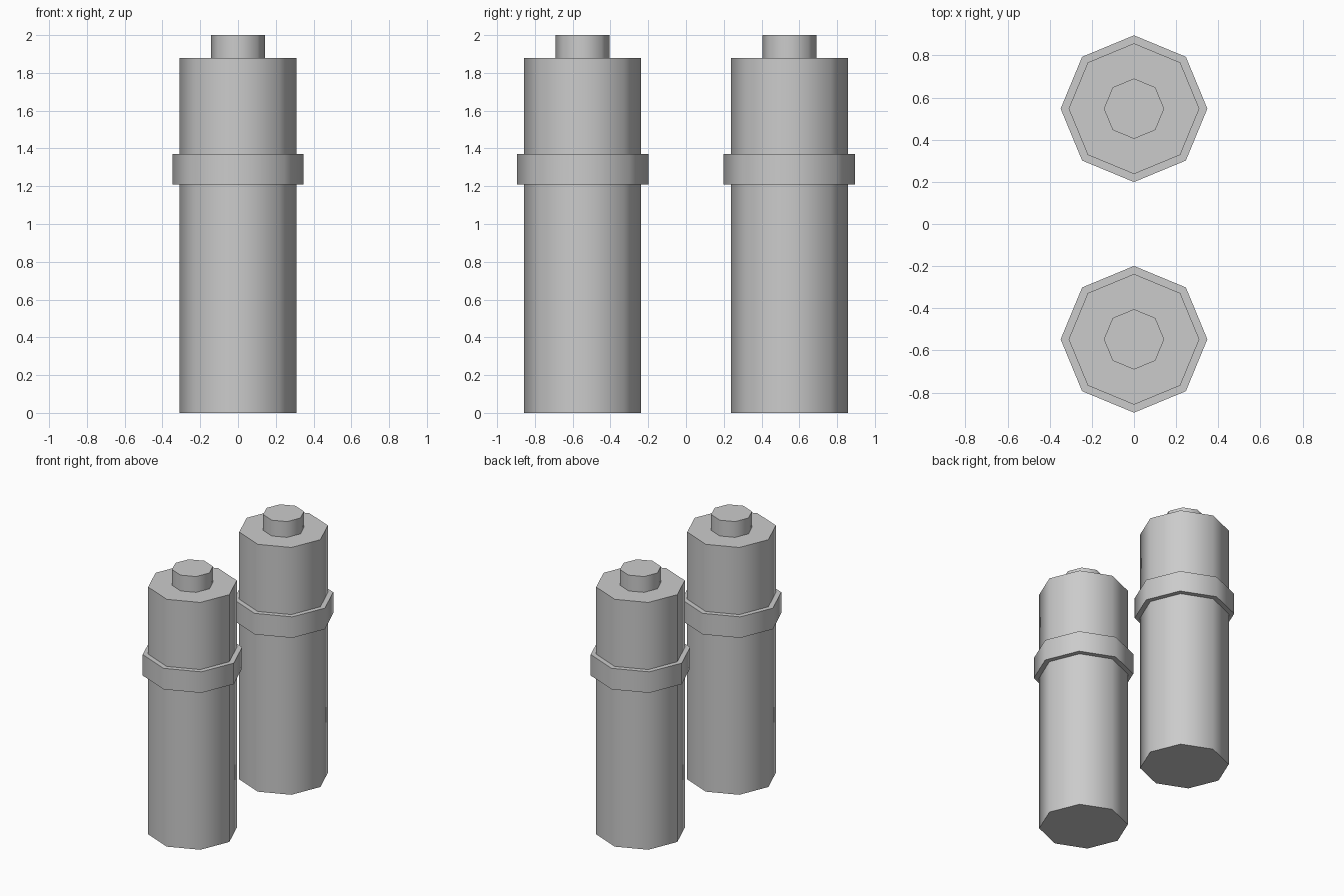
import bpy
import math

cube = bpy.data.objects.get("Cube")
if cube:
    bpy.data.objects.remove(cube, do_unlink=True)

grey = bpy.data.materials.new("plain grey")
grey.use_nodes = True
color = (0.6, 0.6, 0.6, 1)
grey.diffuse_color = color
for node in grey.node_tree.nodes:
    if node.type == 'BSDF_PRINCIPLED':
        node.inputs["Base Color"].default_value = color


def octagon(name, radius, bottom, top, y):
    """Upright eight-sided cylinder with soft sides and crisp rims."""
    bpy.ops.mesh.primitive_cylinder_add(
        vertices=8, radius=radius, depth=top - bottom,
        location=(0, y, (bottom + top) / 2))
    part = bpy.context.object
    part.name = name
    part.data.materials.append(grey)
    bpy.ops.object.shade_smooth_by_angle(angle=math.radians(60))


# Two matching canisters: body, raised band and top cap
for side, y in (("front", -0.547), ("back", 0.547)):
    octagon(side + "_body", 0.31, 0, 1.88, y)
    octagon(side + "_band", 0.348, 1.21, 1.37, y)
    octagon(side + "_cap", 0.143, 1.86, 2, y)
